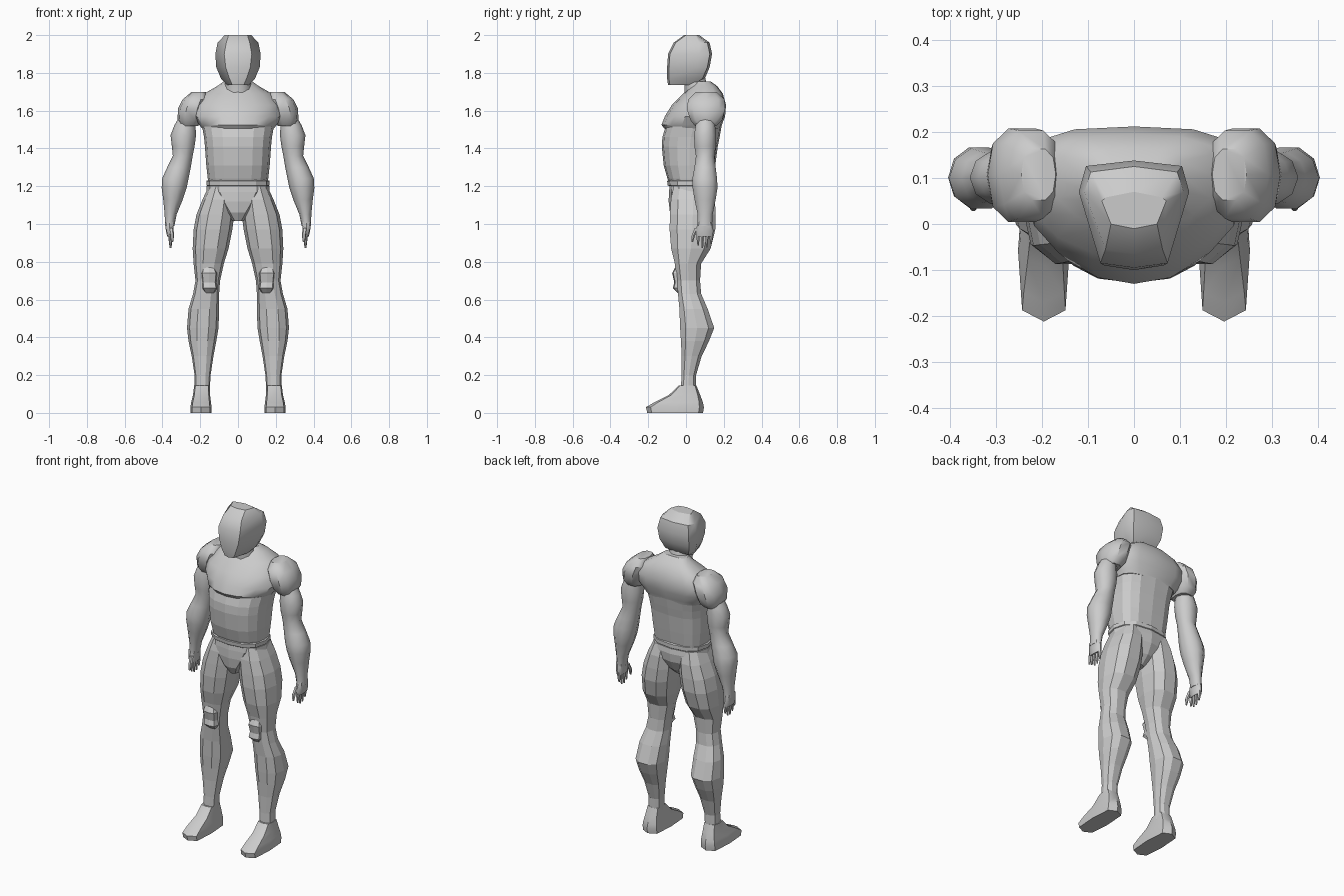
import bpy, bmesh, math


def skin(name, rings, smooth=None, mirror=False):
    """Join rings of points (bottom to top) into a capped skin."""
    bm = bmesh.new()
    loops = [[bm.verts.new(p) for p in r] for r in rings]
    n = len(loops[0])
    for a, b in zip(loops, loops[1:]):
        for i in range(n):
            j = (i + 1) % n
            bm.faces.new((a[i], a[j], b[j], b[i]))
    bm.faces.new(loops[0][::-1])
    bm.faces.new(loops[-1])
    bmesh.ops.recalc_face_normals(bm, faces=bm.faces)
    me = bpy.data.meshes.new(name)
    bm.to_mesh(me)
    bm.free()
    ob = bpy.data.objects.new(name, me)
    bpy.context.collection.objects.link(ob)
    if mirror:
        ob.modifiers.new("mirror", 'MIRROR').use_mirror_merge = False
    if smooth:
        bpy.ops.object.select_all(action='DESELECT')
        ob.select_set(True)
        bpy.context.view_layer.objects.active = ob
        bpy.ops.object.shade_smooth_by_angle(angle=math.radians(smooth))
    return ob


def ring(z, x0, x1, y0, y1, n=8, p=2.0, pb=None, mid=0.5):
    """Rounded cross-section filling a box; front power p, back power pb."""
    cx, rx = (x0 + x1) / 2, (x1 - x0) / 2
    ym = y0 + (y1 - y0) * mid
    pts = []
    for i in range(n):
        t = 2 * math.pi * i / n
        c, s = math.cos(t), math.sin(t)
        e = 2 / (p if s < 0 else (pb or p))
        x = cx + rx * math.copysign(abs(c) ** e, c)
        y = ym + (ym - y0 if s < 0 else y1 - ym) * math.copysign(abs(s) ** e, s)
        pts.append((x, y, z))
    return pts


def body(name, rows, smooth=None, **kw):
    """Centred part, rows of z, half width, front y, back y."""
    return skin(name, [ring(z, -w, w, a, b, **kw) for z, w, a, b in rows], smooth)


def limb(name, rows, smooth=None, **kw):
    """Mirrored part, rows of z, x0, x1, y0, y1."""
    return skin(name, [ring(*r, **kw) for r in rows], smooth, True)


# head: helmet with a narrow face and wide back
head = []
for z, wf, ws, yf, ys, yb in [
        (1.735, .03, .055, -.095, .01, .05), (1.77, .045, .09, -.1, .04, .10),
        (1.83, .065, .115, -.1, .06, .125), (1.90, .073, .12, -.095, .07, .138),
        (1.96, .062, .108, -.065, .07, .125), (2.0, .05, .07, -.01, .05, .07)]:
    half = [(wf, yf + .01), (ws, ys), (ws * .87, yb - .012)]
    head.append([(0, yf, z)] + [(x, y, z) for x, y in half] + [(0, yb, z)]
                + [(-x, y, z) for x, y in half[::-1]])
skin("head", head, 35)

# neck and torso
body("neck", [(1.66, .085, -.01, .14), (1.72, .07, -.01, .12), (1.79, .065, -.02, .10)],
     40, n=10)
body("chest", [(1.505, .19, -.115, .185), (1.525, .205, -.13, .19), (1.57, .235, -.112, .207),
               (1.63, .235, -.075, .212), (1.69, .18, -.015, .195), (1.73, .11, .025, .165),
               (1.755, .075, .045, .13)], 30, n=16, p=2.0, pb=3.2, mid=.55)
body("abdomen", [(1.21, .155, -.085, .14), (1.24, .16, -.098, .145), (1.31, .168, -.118, .155),
                 (1.41, .175, -.128, .168), (1.46, .18, -.125, .178), (1.515, .19, -.108, .188)],
     None, n=16, p=2.4, pb=3, mid=.5)

# pelvis with belt ridge
body("pelvis", [(1.015, .03, -.06, .07), (1.06, .07, -.085, .12), (1.12, .13, -.092, .15),
                (1.17, .168, -.09, .155), (1.2, .166, -.087, .15)], None, n=12, p=2.5)
body("belt", [(1.2, .16, -.09, .145), (1.205, .168, -.097, .152), (1.228, .168, -.1, .152),
              (1.233, .155, -.09, .145)], None, n=12, p=2.5)

# legs
limb("leg", [(.11, .15, .23, -.03, .055), (.2, .145, .23, -.025, .055), (.3, .13, .245, -.025, .085),
             (.38, .115, .262, -.03, .125), (.45, .103, .27, -.035, .153), (.55, .1, .262, -.038, .118),
             (.63, .1, .238, -.045, .083), (.7, .095, .225, -.05, .077), (.79, .075, .235, -.062, .083),
             (.87, .05, .24, -.083, .135), (.97, .03, .235, -.092, .16), (1.05, .02, .22, -.09, .162),
             (1.13, .02, .188, -.085, .158), (1.2, .03, .155, -.07, .14)], n=10, p=2.4)
limb("kneecap", [(.635, .125, .175, -.045, 0), (.66, .11, .19, -.07, 0), (.69, .115, .19, -.062, 0),
                 (.74, .11, .195, -.073, 0), (.77, .125, .185, -.058, 0)], n=8, p=4)

# feet
limb("foot", [(0, .14, .252, -.205, .09), (.03, .14, .252, -.212, .095), (.055, .143, .248, -.17, .09),
              (.095, .148, .238, -.09, .075), (.145, .15, .232, -.038, .055)], 35, n=8, p=4)

# shoulders and arms
limb("shoulder", [(1.52, .21, .305, .045, .165), (1.55, .19, .32, .02, .195), (1.61, .17, .318, 0, .212),
                  (1.66, .155, .293, .008, .207), (1.7, .17, .245, .05, .165)], 40, n=10, p=2.5)
limb("arm", [(.99, .337, .387, .06, .14), (1.05, .325, .388, .06, .143), (1.13, .292, .396, .042, .16),
             (1.19, .272, .404, .032, .17), (1.24, .262, .402, .03, .168), (1.3, .25, .375, .042, .16),
             (1.36, .24, .345, .05, .153), (1.41, .23, .35, .042, .16), (1.47, .222, .357, .04, .162),
             (1.52, .225, .338, .048, .157), (1.57, .23, .31, .06, .15)], 50, n=10)

# hands: palm, four fingers, thumb
limb("palm", [(.935, .347, .375, .055, .143), (.965, .342, .382, .052, .145), (1.01, .34, .386, .062, .138)],
     50, n=8, p=3)
for i, tip in enumerate((.885, .872, .875, .895)):
    y = .064 + i * .023
    limb("finger", [(tip, .352, .362, y - .004, y + .004), (.92, .348, .368, y - .009, y + .009),
                    (.955, .347, .372, y - .01, y + .01)], 50, n=6)
limb("thumb", [(.905, .343, .355, .028, .038), (.94, .338, .36, .029, .05), (.98, .342, .368, .045, .075)],
     50, n=6)
